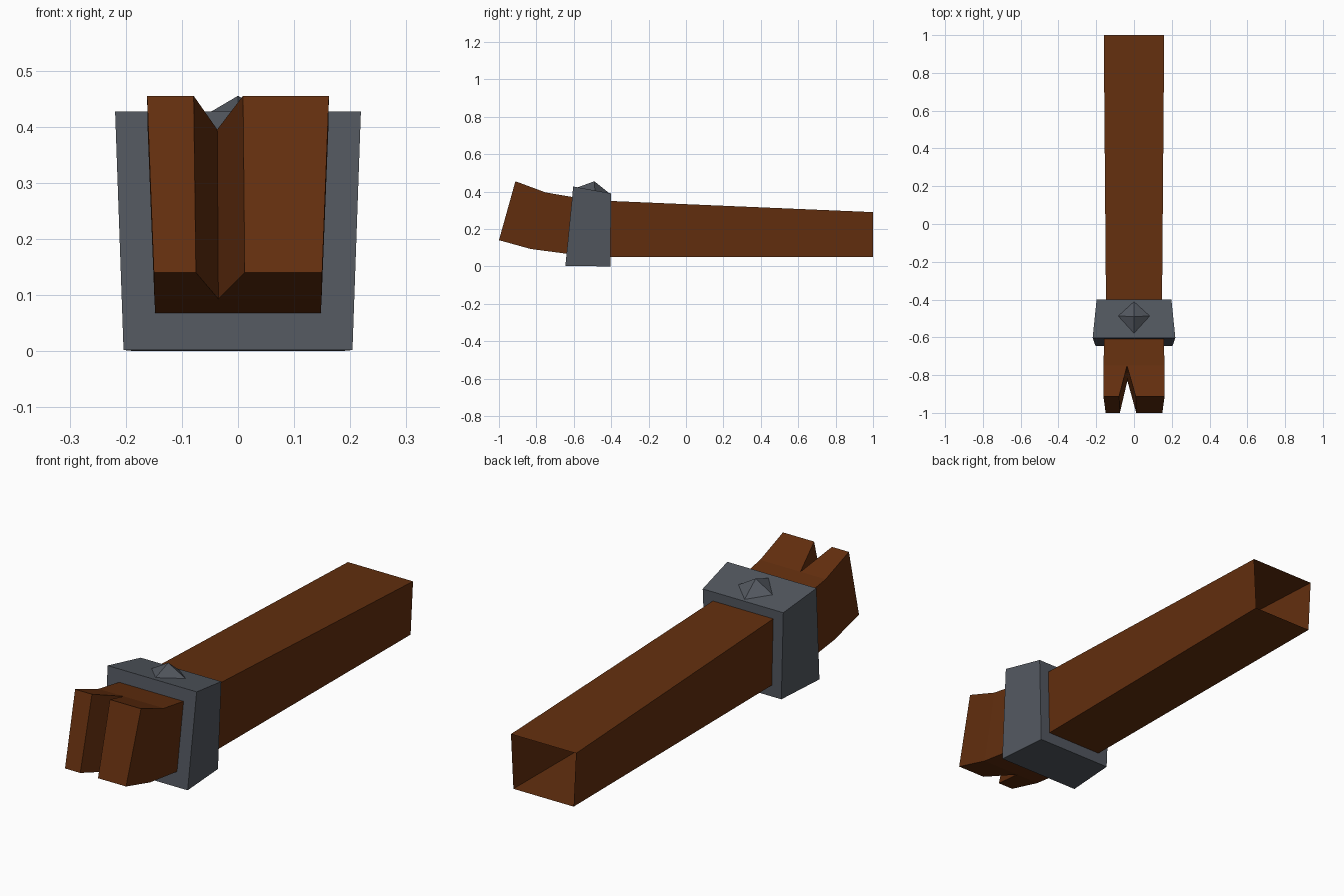
import bpy, bmesh

if "Cube" in bpy.data.objects:
    bpy.data.objects.remove(bpy.data.objects["Cube"])


def material(name, rgb):
    m = bpy.data.materials.new(name)
    m.diffuse_color = (*rgb, 1)
    m.use_nodes = True
    m.node_tree.nodes["Principled BSDF"].inputs["Base Color"].default_value = m.diffuse_color
    return m


wood = material("brown wood", (0.125, 0.028, 0.0045))
iron = material("grey iron", (0.085, 0.096, 0.115))


def finish(bm, name, mat):
    bmesh.ops.remove_doubles(bm, verts=bm.verts, dist=1e-5)
    bmesh.ops.recalc_face_normals(bm, faces=bm.faces)
    me = bpy.data.meshes.new(name)
    bm.to_mesh(me)
    bm.free()
    me.materials.append(mat)
    ob = bpy.data.objects.new(name, me)
    bpy.context.collection.objects.link(ob)
    return ob


def section(top, bottom, xt, xb):
    """Four-corner section; top and bottom are (y, z), xt and xb are (left, right)."""
    return [(xt[0], *top), (xt[1], *top), (xb[1], *bottom), (xb[0], *bottom)]


def sym(top, bottom, wt, wb):
    return section(top, bottom, (-wt, wt), (-wb, wb))


def loft(bm, sections, sides=range(4), caps=()):
    rings = [[bm.verts.new(p) for p in s] for s in sections]
    for a, b in zip(rings, rings[1:]):
        for i in sides:
            j = (i + 1) % 4
            bm.faces.new((a[i], a[j], b[j], b[i]))
    for c in caps:
        bm.faces.new(rings[c])


# Beam: hollow at the back end, bending upward at the front
bm = bmesh.new()
neck = sym((-0.56, 0.363), (-0.58, 0.06), 0.158, 0.147)
loft(bm, [sym((1, 0.29), (1, 0.05), 0.16, 0.148),
          sym((-0.46, 0.352), (-0.46, 0.05), 0.148, 0.138), neck])
bend_top, bend_bot = (-0.75, 0.395), (-0.83, 0.093)
end_top, end_bot = (-0.912, 0.455), (-1, 0.14)
split_t, split_b = -0.037, -0.035

# Bend section, with its top and bottom split at the root of the notch
a = neck
b = sym(bend_top, bend_bot, 0.161, 0.149)
mid_t, mid_b = (split_t, *bend_top), (split_b, *bend_bot)
for pts in ((a[0], a[1], b[1], mid_t, b[0]), (a[1], a[2], b[2], b[1]),
            (a[2], a[3], b[3], mid_b, b[2]), (a[3], a[0], b[0], b[3])):
    bm.faces.new([bm.verts.new(p) for p in pts])

# Two tines either side of the V notch
for xt, xb, ext, exb in (
        ((-0.161, split_t), (-0.149, split_b), (-0.162, -0.079), (-0.15, -0.075)),
        ((split_t, 0.161), (split_b, 0.149), (0.009, 0.162), (0.012, 0.15))):
    loft(bm, [section(bend_top, bend_bot, xt, xb),
              section(end_top, end_bot, ext, exb)], caps=(1,))
finish(bm, "beam", wood)

# Tapered iron band
bm = bmesh.new()
loft(bm, [sym((-0.603, 0.427), (-0.645, 0.002), 0.219, 0.204),
          sym((-0.4, 0.39), (-0.405, 0), 0.198, 0.185)], caps=(0, 1))
finish(bm, "band", iron)

# Pyramid stud sitting on the sloping band top
bm = bmesh.new()
apex = bm.verts.new((0, -0.49, 0.455))
base = [bm.verts.new(p) for p in ((-0.085, -0.487, 0.405), (0, -0.58, 0.422),
                                  (0.085, -0.487, 0.405), (0, -0.41, 0.391))]
for i in range(4):
    bm.faces.new((base[i], base[(i + 1) % 4], apex))
finish(bm, "stud", iron)
